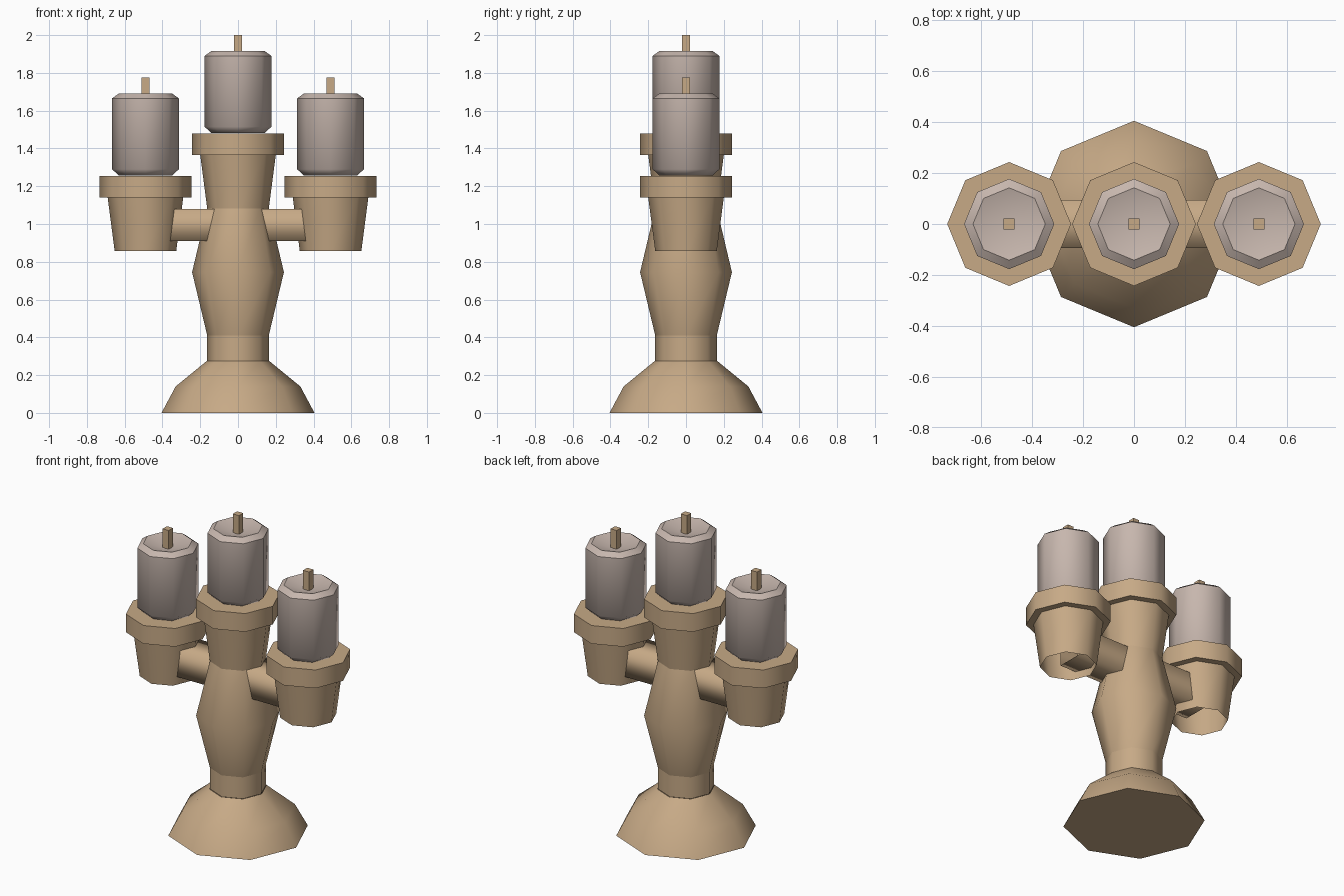
import bpy, bmesh, math
from mathutils import Matrix

if "Cube" in bpy.data.objects:
    bpy.data.objects.remove(bpy.data.objects["Cube"], do_unlink=True)


def material(name, rgb):
    mat = bpy.data.materials.new(name)
    mat.use_nodes = True
    mat.diffuse_color = (*rgb, 1)
    mat.node_tree.nodes["Principled BSDF"].inputs["Base Color"].default_value = (*rgb, 1)
    return mat


CLAY = material("tan clay", (0.57, 0.40, 0.24))
WAX = material("pale wax", (0.57, 0.47, 0.42))


def turned(name, profile, mat, at=(0, 0, 0), sides=8, start=0.0, angle=50, turn=None):
    """Turn a (radius, height) profile about z; a zero radius closes the end."""
    bm = bmesh.new()
    rings = []
    for r, z in profile:
        if r == 0:
            rings.append([bm.verts.new((0, 0, z))] * sides)
        else:
            angles = [start + 2 * math.pi * i / sides for i in range(sides)]
            rings.append([bm.verts.new((r * math.cos(a), r * math.sin(a), z)) for a in angles])
    for low, high in zip(rings, rings[1:]):
        for i in range(sides):
            j = (i + 1) % sides
            corners = dict.fromkeys((low[i], low[j], high[j], high[i]))
            bm.faces.new(list(corners))
    if turn:
        bm.transform(turn)
    mesh = bpy.data.meshes.new(name)
    bm.to_mesh(mesh)
    bm.free()
    mesh.materials.append(mat)
    obj = bpy.data.objects.new(name, mesh)
    obj.location = at
    bpy.context.collection.objects.link(obj)
    bpy.ops.object.select_all(action='DESELECT')
    obj.select_set(True)
    bpy.context.view_layer.objects.active = obj
    bpy.ops.object.shade_smooth_by_angle(angle=math.radians(angle))
    return obj


# Stand: domed foot, collar and bulging stem
turned("foot", [(0, 0), (0.405, 0), (0.33, 0.14), (0.165, 0.275)], CLAY)
turned("collar", [(0.163, 0.275), (0.163, 0.41)], CLAY)
turned("stem", [(0.163, 0.41), (0.243, 0.745), (0.163, 1.082)], CLAY)

# Shared outlines, with heights measured from the top of a cup
CUP = [(0.163, -0.398), (0.2, -0.115), (0.243, -0.115), (0.243, 0), (0, 0)]
CANDLE = [(0, 0.001), (0.14, 0.001), (0.177, 0.035), (0.177, 0.41),
          (0.142, 0.435), (0, 0.395)]
WICK = [(0.03, 0.39), (0.03, 0.52), (0, 0.52)]

# Three cups, each with a candle and a wick
for side, x, z in (("middle", 0, 1.48), ("left", 0.49, 1.255), ("right", -0.49, 1.255)):
    at = (x, 0, z)
    turned(side + "_cup", CUP, CLAY, at)
    turned(side + "_candle", CANDLE, WAX, at)
    turned(side + "_wick", WICK, CLAY, at, sides=4, start=math.pi / 4)

# Square arms from the stem into the side cups
for side, sign in (("left", 1), ("right", -1)):
    lay_down = Matrix.Diagonal((1, 1.1, 1, 1)) @ Matrix.Rotation(sign * math.pi / 2, 4, 'Y')
    turned(side + "_arm", [(0.121, 0.05), (0.121, 0.47)], CLAY, (0, 0, 0.995),
           sides=4, start=math.pi / 4, angle=100, turn=lay_down)
